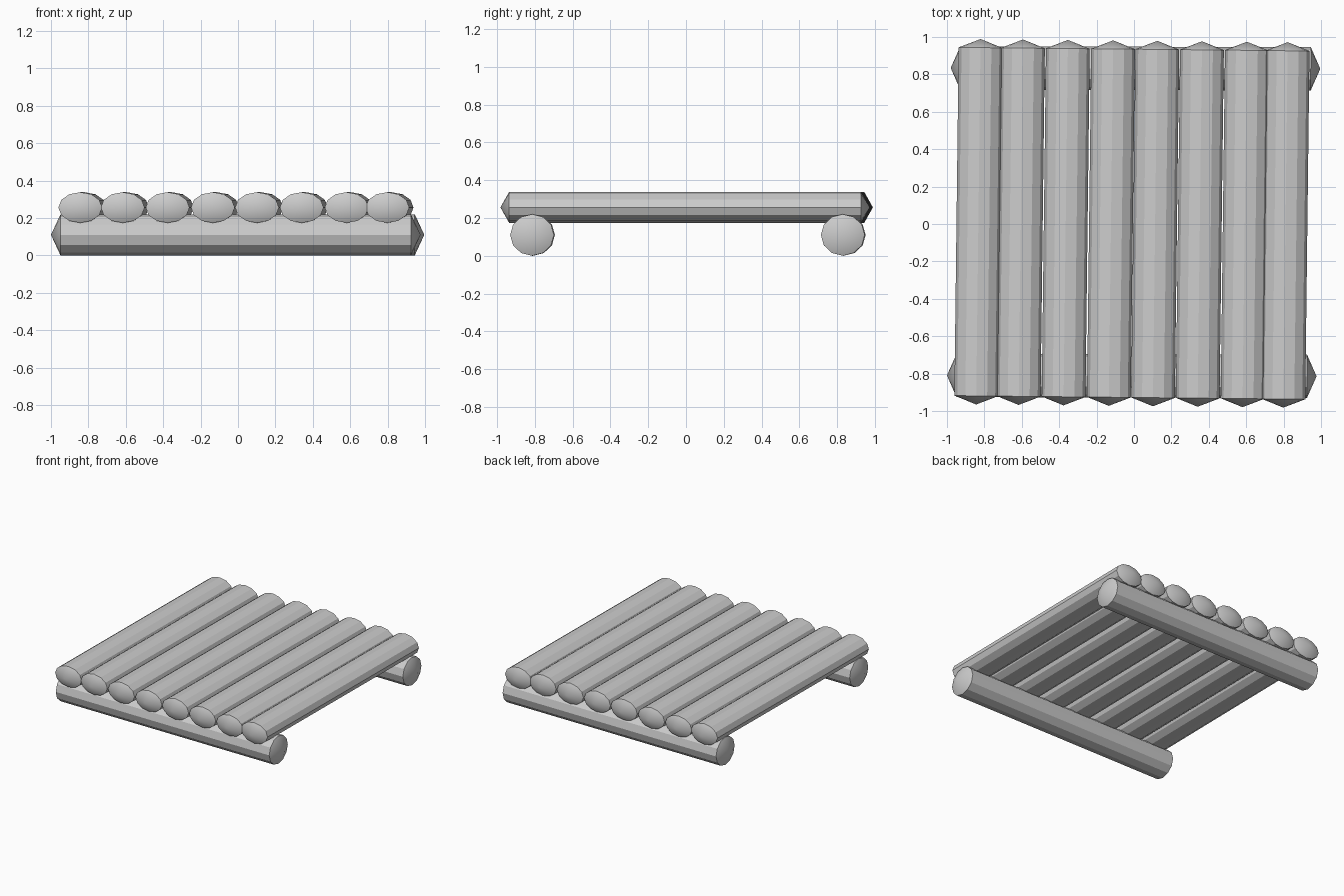
import bpy, bmesh
from math import cos, sin, pi
from mathutils import Matrix

if "Cube" in bpy.data.objects:
    bpy.data.objects.remove(bpy.data.objects["Cube"])

SIDES = 12

def log(name, loc, r_side, r_up, half, tip, along_x=False, yaw=0.0):
    """Lying 12-sided log with shallow pointed ends, running along y (or x)."""
    bm = bmesh.new()
    rings, tips = [], []
    for s in (-1, 1):
        rings.append([bm.verts.new((r_side * cos(2 * pi * i / SIDES), s * half,
                                    r_up * sin(2 * pi * i / SIDES))) for i in range(SIDES)])
        tips.append(bm.verts.new((0, s * tip, 0)))
    for i in range(SIDES):
        j = (i + 1) % SIDES
        # flat bark facet
        bm.faces.new((rings[0][i], rings[0][j], rings[1][j], rings[1][i]))
        # smooth pointed ends
        for ring, apex in zip(rings, tips):
            bm.faces.new((ring[i], ring[j], apex)).smooth = True
    bmesh.ops.recalc_face_normals(bm, faces=bm.faces)
    turn = yaw - (pi / 2 if along_x else 0)
    bm.transform(Matrix.Rotation(turn, 4, 'Z'))
    mesh = bpy.data.meshes.new(name)
    bm.to_mesh(mesh)
    bm.free()
    ob = bpy.data.objects.new(name, mesh)
    ob.location = loc
    bpy.context.collection.objects.link(ob)
    return ob

# Two round bearer logs
log("front_bearer_log", (-0.012, -0.812, 0.11), 0.116, 0.11, 0.937, 0.988, True, -0.0025)
log("back_bearer_log", (0.008, 0.832, 0.11), 0.116, 0.11, 0.937, 0.988, True, -0.0025)

# Eight flattened deck logs, slightly skewed
deck_x = (-0.832, -0.605, -0.365, -0.123, 0.113, 0.352, 0.592, 0.81)
for n, x in enumerate(deck_x):
    log(f"deck_log_{n + 1}", (x, 0.012 - 0.0024 * n, 0.256), 0.117, 0.082,
        0.931, 0.977, yaw=-0.0122)
